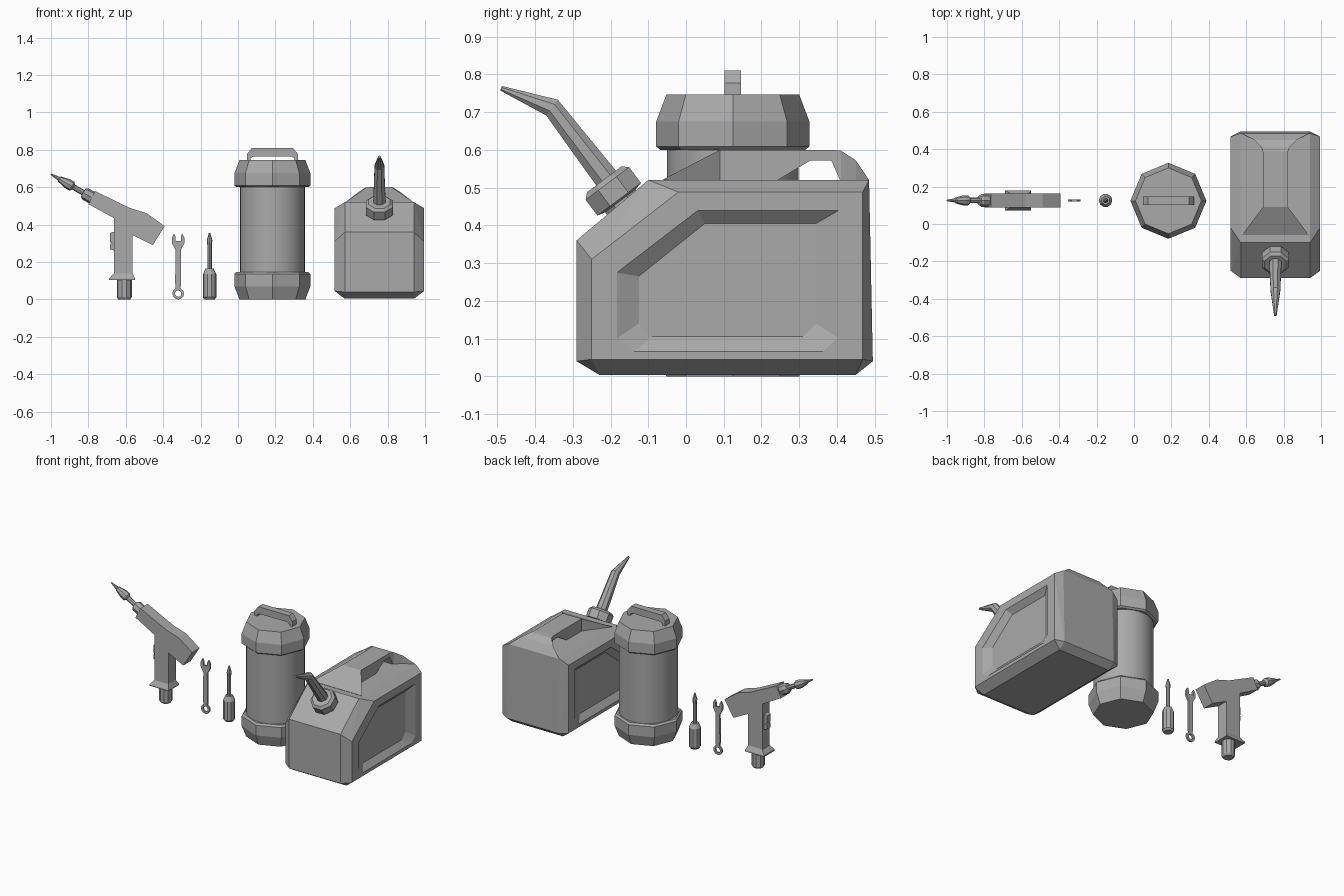
import bpy
import bmesh
from math import cos, sin, tau
from mathutils import Vector

cube = bpy.data.objects.get("Cube")
if cube:
    bpy.data.objects.remove(cube, do_unlink=True)

grey = bpy.data.materials.new("plain_grey")
grey.use_nodes = True
shade = (0.4, 0.4, 0.4, 1)
grey.diffuse_color = shade
grey.node_tree.nodes["Principled BSDF"].inputs["Base Color"].default_value = shade


def finish(name, bm):
    bmesh.ops.recalc_face_normals(bm, faces=bm.faces)
    mesh = bpy.data.meshes.new(name)
    bm.to_mesh(mesh)
    bm.free()
    mesh.materials.append(grey)
    obj = bpy.data.objects.new(name, mesh)
    bpy.context.collection.objects.link(obj)
    return obj


def loft(name, rings, closed=False):
    """Skin a list of equal-length rings, capping the ends unless closed."""
    bm = bmesh.new()
    rows = [[bm.verts.new(p) for p in ring] for ring in rings]
    n = len(rows[0])
    pairs = list(zip(rows, rows[1:]))
    if closed:
        pairs.append((rows[-1], rows[0]))
    else:
        bm.faces.new(rows[0])
        bm.faces.new(rows[-1])
    for a, b in pairs:
        for i in range(n):
            j = (i + 1) % n
            bm.faces.new((a[i], a[j], b[j], b[i]))
    return finish(name, bm)


def circle(centre, axis, radius, sides, phase=0):
    turn = Vector(axis).to_track_quat('Z', 'Y') if axis != (0, 0, 1) else None
    pts = []
    for i in range(sides):
        a = tau * (i + phase) / sides
        p = Vector((radius * cos(a), radius * sin(a), 0))
        pts.append(Vector(centre) + (turn @ p if turn else p))
    return pts


def lathe(name, profile, origin, axis=(0, 0, 1), sides=8, phase=0, closed=False):
    """Turn (radius, distance) pairs around an axis."""
    step = Vector(axis).normalized()
    rings = [circle(Vector(origin) + step * t, axis, r, sides, phase) for r, t in profile]
    return loft(name, rings, closed)


def plate(name, outline, y, half):
    """Extrude an x-z outline along y."""
    return loft(name, [[(x, y + s * half, z) for x, z in outline] for s in (-1, 1)])


def hull(name, points):
    bm = bmesh.new()
    for p in points:
        bm.verts.new(p)
    bmesh.ops.convex_hull(bm, input=bm.verts)
    bmesh.ops.dissolve_limit(bm, angle_limit=0.01, verts=bm.verts, edges=bm.edges)
    return finish(name, bm)


def smooth(obj):
    bpy.ops.object.select_all(action='DESELECT')
    obj.select_set(True)
    bpy.context.view_layer.objects.active = obj
    bpy.ops.object.shade_smooth_by_angle(angle=0.6)


MID = 0.126

# Power driver: body, flared foot, round battery, trigger and bit
plate("driver_body", [(-0.765, 0.58), (-0.58, 0.49), (-0.488, 0.461), (-0.392, 0.392),
                      (-0.456, 0.29), (-0.563, 0.344), (-0.563, 0.13), (-0.664, 0.13),
                      (-0.664, 0.435), (-0.80, 0.51)], MID, 0.038)


def rectangle(cx, hx, hy, z):
    return [(cx - hx, MID - hy, z), (cx + hx, MID - hy, z),
            (cx + hx, MID + hy, z), (cx - hx, MID + hy, z)]


loft("driver_foot", [rectangle(-0.613, 0.05, 0.038, 0.14), rectangle(-0.62, 0.069, 0.054, 0.112),
                     rectangle(-0.62, 0.069, 0.054, 0.103)])
lathe("driver_battery", [(0.032, 0), (0.04, 0.012), (0.04, 0.11)], (-0.608, MID, 0), sides=10)
for name, low, high in (("trigger_upper", 0.305, 0.355), ("trigger_lower", 0.268, 0.297)):
    plate(name, [(-0.66, low - 0.008), (-0.684, low), (-0.684, high), (-0.66, high + 0.008)],
          MID, 0.02)
lathe("driver_bit", [(0.034, -0.02), (0.034, 0.04), (0.026, 0.052), (0.015, 0.054), (0.015, 0.112),
                     (0.027, 0.122), (0.027, 0.15), (0.016, 0.198), (0.011, 0.202), (0.004, 0.251)],
      (-0.782, MID, 0.545), (-0.868, 0, 0.497))

# Wrench: open jaw and shaft mirrored from a half outline, ring at the foot
half = [(0.012, 0.05), (0.016, 0.09), (0.014, 0.265), (0.033, 0.3), (0.034, 0.33),
        (0.022, 0.353), (0.014, 0.335), (0.014, 0.313)]
plate("wrench_shaft", [(-0.32 + x, z) for x, z in half]
      + [(-0.32 - x, z) for x, z in reversed(half)], MID, 0.006)
lathe("wrench_ring", [(0.031, -0.006), (0.031, 0.006), (0.017, 0.006), (0.017, -0.006)],
      (-0.32, MID, 0.031), (0, 1, 0), sides=12, closed=True)

# Screwdriver
lathe("screwdriver_handle", [(0.027, 0), (0.036, 0.012), (0.036, 0.135), (0.022, 0.165)],
      (-0.152, MID, 0), sides=10)
lathe("screwdriver_shaft", [(0.012, 0.16), (0.012, 0.29), (0.015, 0.315), (0.004, 0.356)],
      (-0.152, MID, 0), sides=8)

# Round canister: smooth drum with octagonal caps and a carrying handle
DRUM = (0.184, MID - 0.002, 0)
smooth(lathe("drum_body", [(0.174, 0.1), (0.174, 0.65)], DRUM, sides=32))
lathe("drum_base", [(0.176, 0), (0.203, 0.07), (0.203, 0.136), (0.192, 0.147)], DRUM)
lathe("drum_lid", [(0.192, 0.6), (0.203, 0.609), (0.203, 0.675), (0.176, 0.746)], DRUM)
arch = [(0.136, 0.74), (0.136, 0.777), (0.11, 0.81)]
under = [(0.1, 0.765), (0.118, 0.755), (0.118, 0.74)]
side = arch + under[::-1]
cx = DRUM[0]
plate("drum_handle", [(cx - x, z) for x, z in arch] + [(cx + x, z) for x, z in reversed(arch)]
      + [(cx + x, z) for x, z in reversed(under)] + [(cx - x, z) for x, z in under],
      DRUM[1], 0.022)

# Fuel can: chamfered body with a recessed panel in each side
CAN, WIDE, INNER = 0.756, 0.239, 0.185
flank = [(-0.25, 0.045), (-0.25, 0.31), (-0.02, 0.488), (0.468, 0.488), (0.468, 0.045)]
centre = [(-0.29, 0.04), (-0.29, 0.36), (-0.1, 0.52), (0.485, 0.52),
          (0.495, 0.04), (0.45, 0.004), (-0.23, 0.004)]
body = hull("can_body", [(CAN + s * w, y, z) for s in (-1, 1)
                         for w, pts in ((WIDE, flank), (INNER, centre)) for y, z in pts])
outer = [(-0.185, 0.275), (0.03, 0.44), (0.405, 0.44), (0.405, 0.1), (0.365, 0.065),
         (-0.14, 0.065), (-0.185, 0.1)]
floor = [(-0.125, 0.265), (0.05, 0.405), (0.345, 0.405), (0.345, 0.14), (0.31, 0.105),
         (-0.09, 0.105), (-0.125, 0.14)]
for s in (-1, 1):
    cutter = loft("panel_cutter", [[(CAN + s * w, y, z) for y, z in pts]
                                   for w, pts in ((WIDE + 0.001, outer), (WIDE - 0.03, floor))])
    cutter.hide_render = True
    cut = body.modifiers.new("panel", 'BOOLEAN')
    cut.operation, cut.solver, cut.object = 'DIFFERENCE', 'EXACT', cutter
    bpy.context.view_layer.objects.active = body
    bpy.ops.object.modifier_apply(modifier=cut.name)
    bpy.data.objects.remove(cutter, do_unlink=True)

# Can handle: flared at both ends, with a finger hole toward the back
sections = [(-0.06, 0.522, 0.5, 0.18), (0.09, 0.6, 0.5, 0.067), (0.235, 0.6, 0.515, 0.067),
            (0.33, 0.6, 0.572, 0.067), (0.385, 0.6, 0.572, 0.067), (0.41, 0.598, 0.515, 0.075),
            (0.45, 0.572, 0.5, 0.115), (0.485, 0.52, 0.5, 0.182)]
loft("can_handle", [[(CAN - w, y, low), (CAN + w, y, low), (CAN + w, y, top), (CAN - w, y, top)]
                    for y, top, low, w in sections])

# Can spout: collar square to the sloping shoulder, then a bent tapering tube
lathe("spout_collar", [(0.055, -0.07), (0.055, -0.035), (0.078, -0.03), (0.078, 0.022),
                       (0.062, 0.036)], (CAN, -0.195, 0.493), (0, -0.6, 0.8), phase=0.5)
tube = [((-0.2, 0.51), (-0.6, 0.8), 0.036), ((-0.355, 0.712), (-0.8, 0.6), 0.028),
        ((-0.49, 0.763), (-0.94, 0.34), 0.007)]
loft("spout_tube", [circle((CAN, *p), (0, *d), r, 8, 0.5) for p, d, r in tube])
